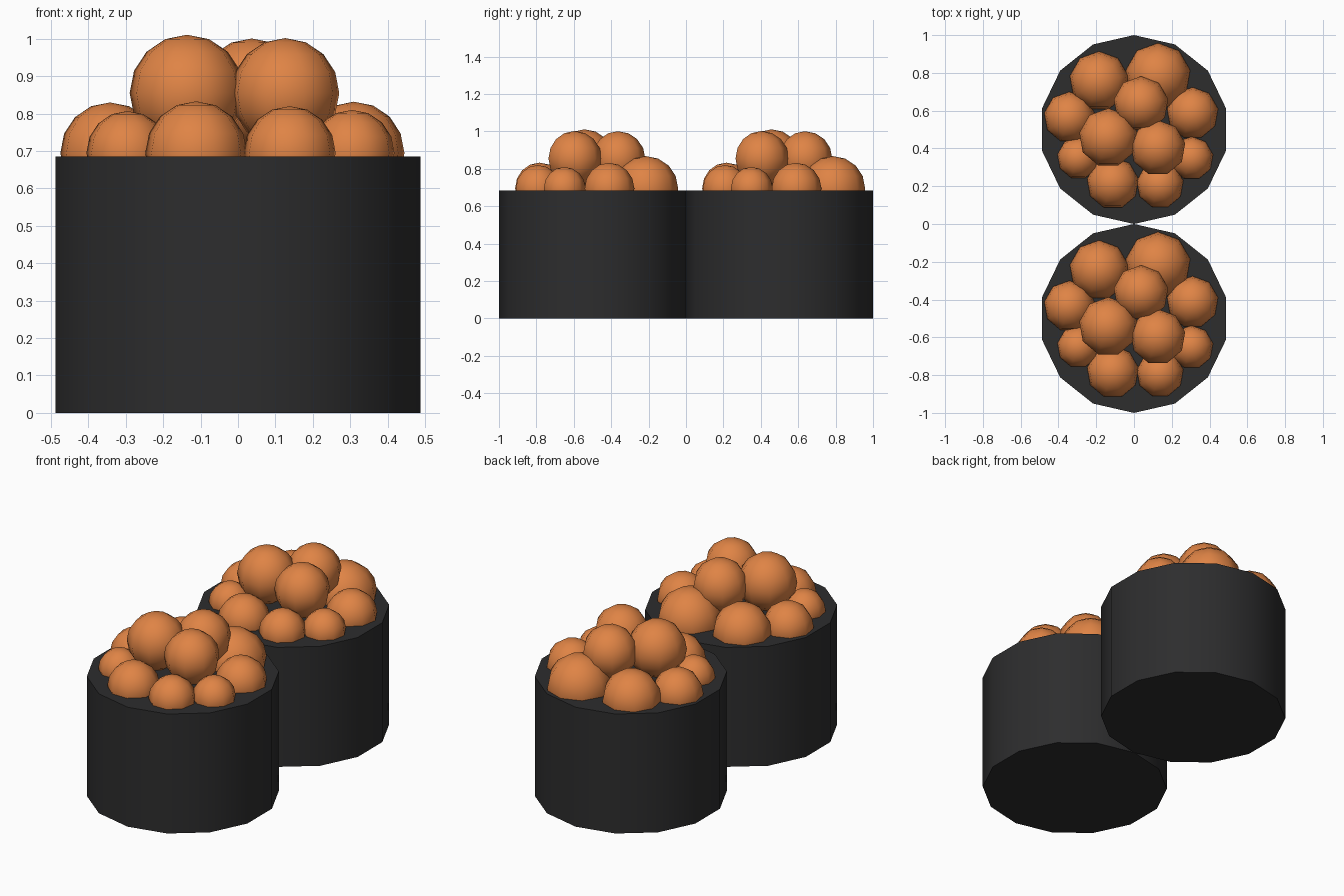
import bpy, bmesh, math
from mathutils import Matrix

if "Cube" in bpy.data.objects:
    bpy.data.objects.remove(bpy.data.objects["Cube"])


def material(name, rgb):
    m = bpy.data.materials.new(name)
    m.diffuse_color = (*rgb, 1)
    m.use_nodes = True
    m.node_tree.nodes["Principled BSDF"].inputs["Base Color"].default_value = m.diffuse_color
    return m


seaweed = material("dark seaweed", (0.026, 0.026, 0.027))
roe = material("orange roe", (0.74, 0.23, 0.06))


def align_to_y(bm, verts):
    # turn the ring so that one corner points to +y
    v = max(verts, key=lambda p: round(math.hypot(p.co.x, p.co.y), 5))
    turn = math.pi / 2 - math.atan2(v.co.y, v.co.x)
    bmesh.ops.rotate(bm, verts=verts, matrix=Matrix.Rotation(turn, 3, 'Z'))


def finish(bm, name, mat):
    me = bpy.data.meshes.new(name)
    bm.to_mesh(me)
    bm.free()
    me.materials.append(mat)
    ob = bpy.data.objects.new(name, me)
    bpy.context.collection.objects.link(ob)


HEIGHT = 0.685
LOW, HIGH = 0.695, 0.855
# eggs: x, y (from the roll centre), z, radius
EGGS = [
    (-0.185, 0.257, LOW, 0.157), (0.127, 0.285, LOW, 0.173),
    (-0.342, 0.065, LOW, 0.135), (0.310, 0.087, LOW, 0.137),
    (-0.295, -0.150, LOW, 0.112), (0.305, -0.152, LOW, 0.115),
    (-0.112, -0.284, LOW, 0.138), (0.138, -0.292, LOW, 0.125),
    (0.037, 0.136, HIGH, 0.146), (-0.136, -0.043, HIGH, 0.156),
    (0.126, -0.097, HIGH, 0.147),
]

for side, cy in (("front", -0.5), ("back", 0.5)):
    # seaweed wrap: 14-sided drum with smooth wall and flat caps
    bm = bmesh.new()
    bmesh.ops.create_cone(bm, cap_ends=True, segments=14, radius1=0.5, radius2=0.5,
                          depth=HEIGHT)
    align_to_y(bm, bm.verts[:])
    bmesh.ops.translate(bm, verts=bm.verts, vec=(0, cy, HEIGHT / 2))
    for f in bm.faces:
        f.smooth = len(f.verts) == 4
    for e in bm.edges:
        e.smooth = all(f.smooth for f in e.link_faces)
    finish(bm, side + "_seaweed_wrap", seaweed)

    # heap of fish eggs
    bm = bmesh.new()
    for x, y, z, r in EGGS:
        verts = bmesh.ops.create_uvsphere(bm, u_segments=9, v_segments=8, radius=r)["verts"]
        align_to_y(bm, verts)
        bmesh.ops.translate(bm, verts=verts, vec=(x, cy + y, z))
    for f in bm.faces:
        f.smooth = True
    finish(bm, side + "_roe", roe)
